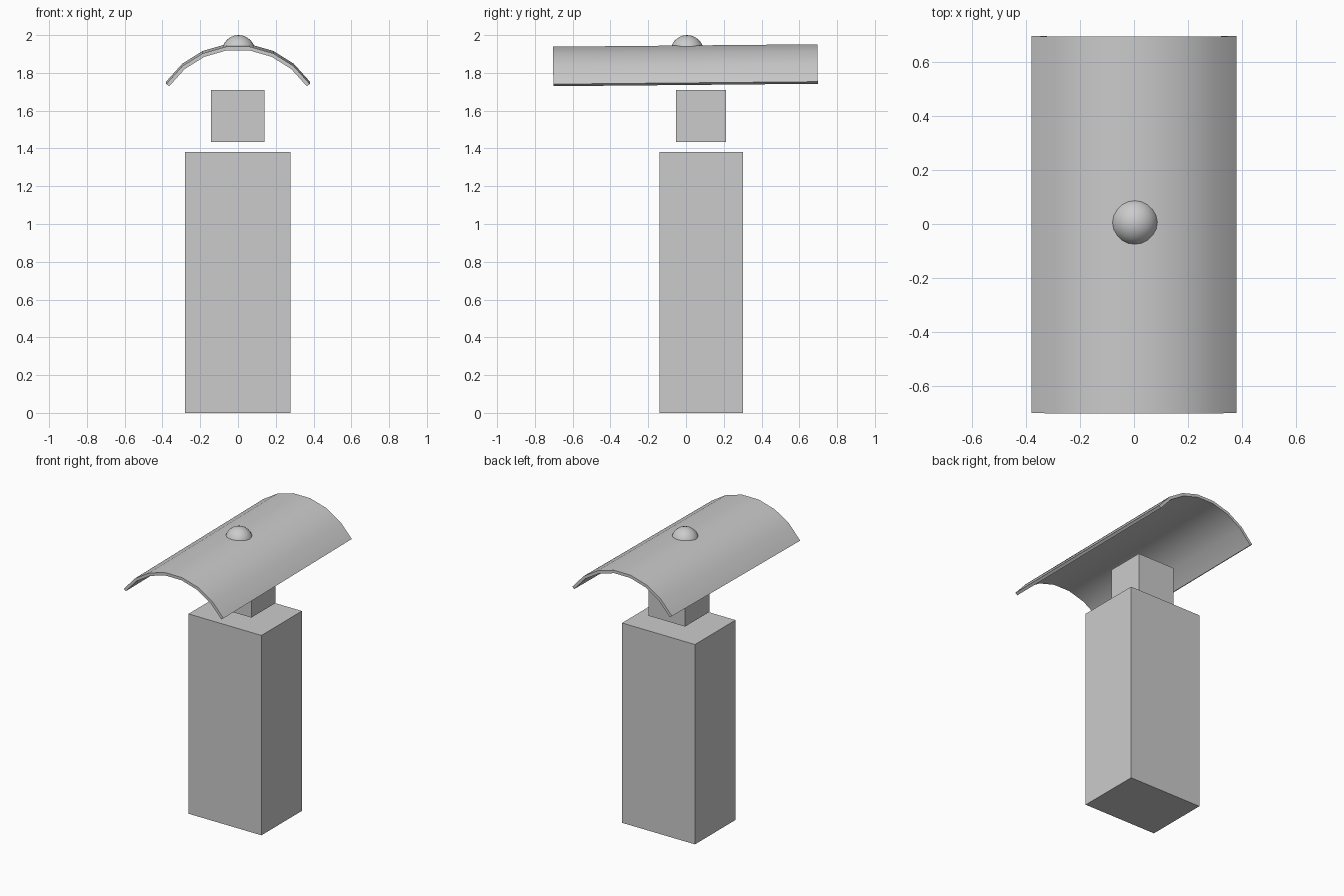
import bpy, bmesh, math

if "Cube" in bpy.data.objects:
    bpy.data.objects.remove(bpy.data.objects["Cube"])


def make_object(name, bm, smooth=False):
    bmesh.ops.recalc_face_normals(bm, faces=bm.faces)
    mesh = bpy.data.meshes.new(name)
    bm.to_mesh(mesh)
    bm.free()
    obj = bpy.data.objects.new(name, mesh)
    bpy.context.collection.objects.link(obj)
    if smooth:
        bpy.ops.object.select_all(action='DESELECT')
        obj.select_set(True)
        bpy.context.view_layer.objects.active = obj
        bpy.ops.object.shade_smooth_by_angle(angle=math.radians(35))
    return obj


def box(name, lo, hi):
    bm = bmesh.new()
    bmesh.ops.create_cube(bm, size=1)
    for v in bm.verts:
        v.co = [(a + b) / 2 + c * (b - a) for a, b, c in zip(lo, hi, v.co)]
    return make_object(name, bm)


# Pedestal and the small block floating above it
box("pedestal", (-0.28, -0.14, 0.0), (0.277, 0.302, 1.38))
box("neck_block", (-0.142, -0.053, 1.433), (0.139, 0.213, 1.71))

# Curved canopy: seven-sided arc with thickness, extruded along y
SEGMENTS, RADIUS, THICK, HALF_ANGLE = 7, 0.459, 0.02, math.radians(56)
FLAT_TOP = 1.945
centre_z = FLAT_TOP - RADIUS * math.cos(HALF_ANGLE / SEGMENTS)
angles = [HALF_ANGLE * (2 * i / SEGMENTS - 1) for i in range(SEGMENTS + 1)]
bm = bmesh.new()
rings = []
for a in angles:
    ring = [bm.verts.new((r * math.sin(a), y, r * math.cos(a)))
            for r, y in ((RADIUS, -0.7), (RADIUS, 0.7),
                         (RADIUS - THICK, 0.7), (RADIUS - THICK, -0.7))]
    rings.append(ring)
for p, q in zip(rings, rings[1:]):
    for k in range(4):
        j = (k + 1) % 4
        bm.faces.new((p[k], p[j], q[j], q[k]))
bm.faces.new(rings[0])
bm.faces.new(rings[-1])
canopy = make_object("canopy", bm, smooth=True)
canopy.location.z = centre_z
canopy.rotation_euler.x = math.atan(0.013 / 1.4)  # slight rise to the back

# Dome knob: ball cut off inside the canopy shell
bm = bmesh.new()
bmesh.ops.create_uvsphere(bm, u_segments=20, v_segments=12, radius=0.0885)
geom = bm.verts[:] + bm.edges[:] + bm.faces[:]
cut = bmesh.ops.bisect_plane(bm, geom=geom, plane_co=(0, 0, 0.018),
                             plane_no=(0, 0, -1), clear_outer=True)
rim = [e for e in cut["geom_cut"] if isinstance(e, bmesh.types.BMEdge)]
bmesh.ops.contextual_create(bm, geom=rim)
knob = make_object("top_knob", bm, smooth=True)
knob.location = (0.003, 0.006, 1.9115)
